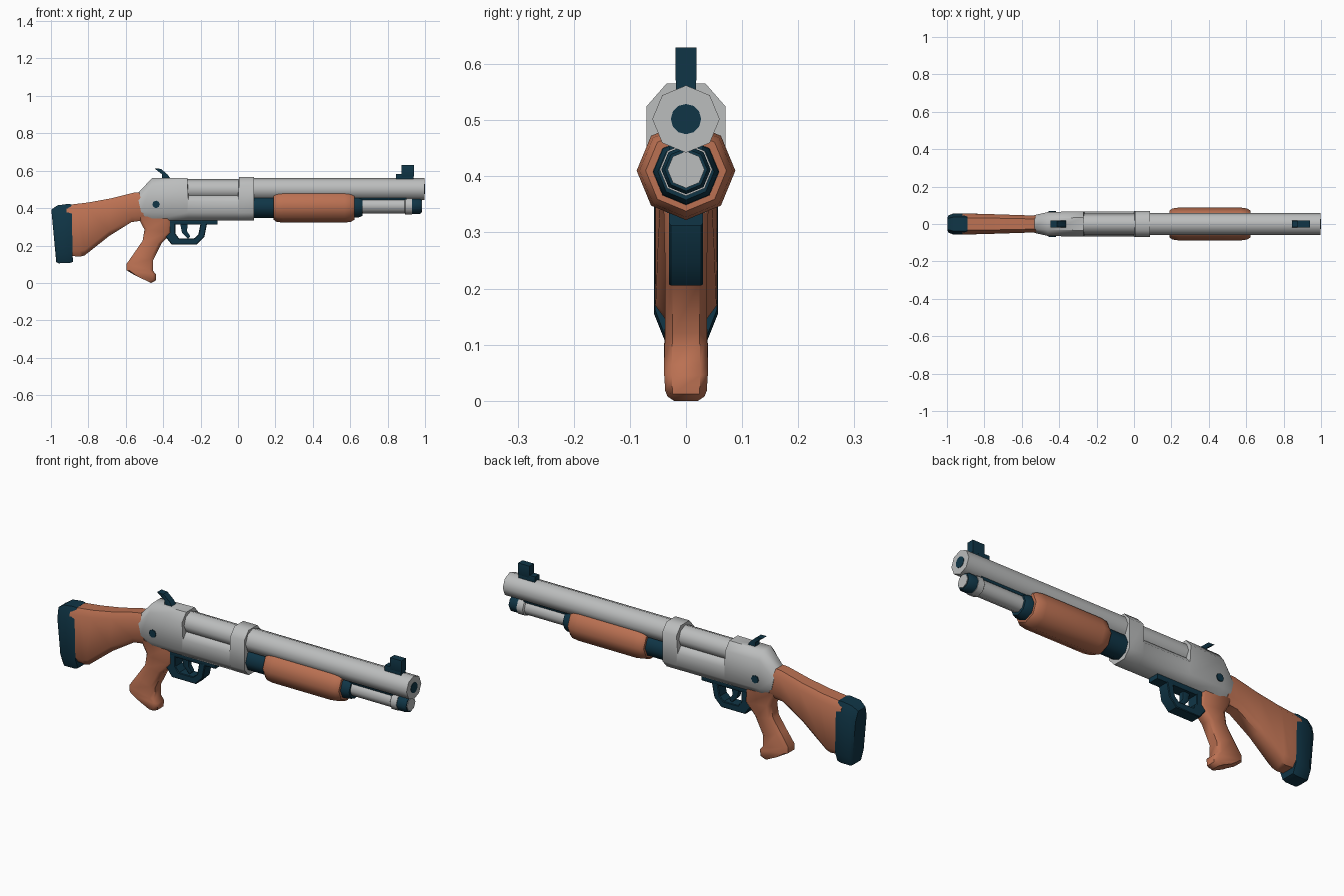
import bpy, bmesh, math


def material(name, rgb):
    m = bpy.data.materials.new(name)
    m.diffuse_color = (*rgb, 1)
    return m


GREY = material("steel_grey", (0.50, 0.51, 0.51))
WOOD = material("warm_wood", (0.50, 0.165, 0.085))
DARK = material("dark_blue", (0.005, 0.036, 0.062))


def finish(name, rings, mat, angle=50):
    """Skin a list of equal-length point rings and cap both ends."""
    bm = bmesh.new()
    vs = [[bm.verts.new(p) for p in r] for r in rings]
    n = len(vs[0])
    for a, b in zip(vs, vs[1:]):
        for i in range(n):
            j = (i + 1) % n
            bm.faces.new((a[i], a[j], b[j], b[i]))
    bm.faces.new(vs[0])
    bm.faces.new(vs[-1])
    bmesh.ops.recalc_face_normals(bm, faces=bm.faces)
    me = bpy.data.meshes.new(name)
    bm.to_mesh(me)
    bm.free()
    me.materials.append(mat)
    ob = bpy.data.objects.new(name, me)
    bpy.context.collection.objects.link(ob)
    bpy.ops.object.select_all(action='DESELECT')
    ob.select_set(True)
    bpy.context.view_layer.objects.active = ob
    bpy.ops.object.shade_smooth_by_angle(angle=math.radians(angle))
    return ob


def tube(name, prof, z, mat, sides=8):
    """Round part along x from (x, radius) pairs."""
    rings = [[(x, r * math.cos(i * math.tau / sides), z + r * math.sin(i * math.tau / sides))
              for i in range(sides)] for x, r in prof]
    return finish(name, rings, mat)


def loft(name, sections, mat, k=0.5, ch=0.04, angle=50):
    """Chamfered section between two side-profile points: (ax, az, bx, bz, half_width)."""
    rings = []
    for ax, az, bx, bz, w in sections:
        length = math.hypot(bx - ax, bz - az)
        c = min(ch / length, 0.45)

        def at(t, y):
            return (ax + (bx - ax) * t, y, az + (bz - az) * t)
        rings.append([at(0, -w * k), at(0, w * k), at(c, w), at(1 - c, w),
                      at(1, w * k), at(1, -w * k), at(1 - c, -w), at(c, -w)])
    return finish(name, rings, mat, angle)


# Receiver: rear block, open port section and front ring
loft("receiver", [
    (-0.54, 0.475, -0.51, 0.345, 0.048),
    (-0.46, 0.56, -0.46, 0.335, 0.064),
    (-0.27, 0.562, -0.27, 0.335, 0.068),
    (-0.265, 0.475, -0.265, 0.335, 0.068),
    (0.0, 0.475, 0.0, 0.335, 0.068),
    (0.005, 0.565, 0.005, 0.335, 0.07),
    (0.085, 0.565, 0.085, 0.335, 0.07)], GREY)
tube("bolt", [(-0.30, 0.055), (0.03, 0.055)], 0.5, GREY)

# Barrel and magazine tube
tube("barrel", [(0.03, 0.06), (0.998, 0.06)], 0.502, GREY)
tube("bore", [(0.99, 0.027), (1.0, 0.027)], 0.502, DARK, 12)
tube("magazine_tube", [(0.05, 0.04), (0.93, 0.04)], 0.412, GREY)
tube("magazine_collar", [(0.89, 0.04), (0.895, 0.047), (0.93, 0.047)], 0.412, GREY)
tube("magazine_cap", [(0.925, 0.044), (0.97, 0.044), (0.98, 0.038)], 0.412, DARK)
tube("cap_face", [(0.97, 0.033), (0.983, 0.033)], 0.412, GREY)
loft("barrel_rail", [(0.62, 0.465, 0.62, 0.442, 0.03),
                     (0.90, 0.465, 0.90, 0.442, 0.03)], DARK, 0.9, 0.005)

# Sliding fore-end with dark sleeves
tube("fore_end", [(0.19, 0.072), (0.205, 0.083), (0.24, 0.088), (0.57, 0.088),
                  (0.605, 0.083), (0.622, 0.072)], 0.41, WOOD)
tube("rear_sleeve", [(0.07, 0.06), (0.20, 0.06)], 0.408, DARK)
tube("front_sleeve", [(0.60, 0.06), (0.645, 0.058), (0.665, 0.05)], 0.408, DARK)

# Shoulder stock and butt pad
loft("stock", [
    (-0.52, 0.485, -0.50, 0.335, 0.045),
    (-0.56, 0.482, -0.57, 0.325, 0.046),
    (-0.68, 0.452, -0.69, 0.25, 0.05),
    (-0.80, 0.43, -0.82, 0.147, 0.054),
    (-0.86, 0.423, -0.845, 0.14, 0.055),
    (-0.92, 0.416, -0.895, 0.145, 0.055)], WOOD, 0.6, 0.03)
loft("butt_pad", [
    (-0.89, 0.420, -0.883, 0.112, 0.055),
    (-0.91, 0.422, -0.90, 0.106, 0.057),
    (-0.965, 0.415, -0.96, 0.105, 0.057),
    (-0.998, 0.392, -0.972, 0.112, 0.045)], DARK, 0.65, 0.05)

# Pistol grip, from the receiver down to the flared toe
loft("grip", [
    (-0.54, 0.36, -0.36, 0.345, 0.04),
    (-0.50, 0.285, -0.355, 0.27, 0.038),
    (-0.51, 0.225, -0.41, 0.21, 0.037),
    (-0.555, 0.16, -0.455, 0.12, 0.037),
    (-0.597, 0.10, -0.455, 0.065, 0.039),
    (-0.597, 0.068, -0.437, 0.045, 0.039),
    (-0.575, 0.055, -0.44, 0.012, 0.037),
    (-0.55, 0.04, -0.465, 0.0, 0.033)], WOOD, 0.65, 0.018)

# Trigger group
loft("trigger_guard", [
    (-0.40, 0.32, -0.335, 0.32, 0.03), (-0.39, 0.25, -0.335, 0.265, 0.03),
    (-0.355, 0.205, -0.315, 0.238, 0.03), (-0.22, 0.205, -0.235, 0.238, 0.03),
    (-0.18, 0.245, -0.212, 0.258, 0.03), (-0.165, 0.32, -0.20, 0.32, 0.03)],
    DARK, 0.9, 0.004, 35)
loft("guard_plate", [(-0.40, 0.345, -0.40, 0.312, 0.03),
                     (-0.11, 0.345, -0.11, 0.312, 0.03)], DARK, 0.9, 0.004)
loft("trigger", [(-0.31, 0.32, -0.27, 0.32, 0.014), (-0.30, 0.27, -0.272, 0.275, 0.014),
                 (-0.268, 0.236, -0.255, 0.25, 0.012)], DARK, 0.9, 0.004)

# Sights
loft("rear_sight", [(-0.405, 0.555, -0.36, 0.555, 0.018),
                    (-0.405, 0.58, -0.375, 0.578, 0.018),
                    (-0.447, 0.612, -0.412, 0.61, 0.018)], DARK, 0.95, 0.003, 35)
loft("front_sight_base", [(0.845, 0.583, 0.845, 0.54, 0.018),
                          (0.938, 0.583, 0.938, 0.54, 0.018)], DARK, 0.95, 0.003, 35)
loft("front_sight_post", [(0.875, 0.63, 0.875, 0.57, 0.019),
                          (0.94, 0.63, 0.94, 0.57, 0.019)], DARK, 0.95, 0.003, 35)

# Cross pin through the receiver
pin = [[(-0.438 + 0.02 * math.cos(i * math.tau / 8), y, 0.42 + 0.02 * math.sin(i * math.tau / 8))
        for i in range(8)] for y in (-0.069, 0.069)]
finish("receiver_pin", pin, DARK, 35)
